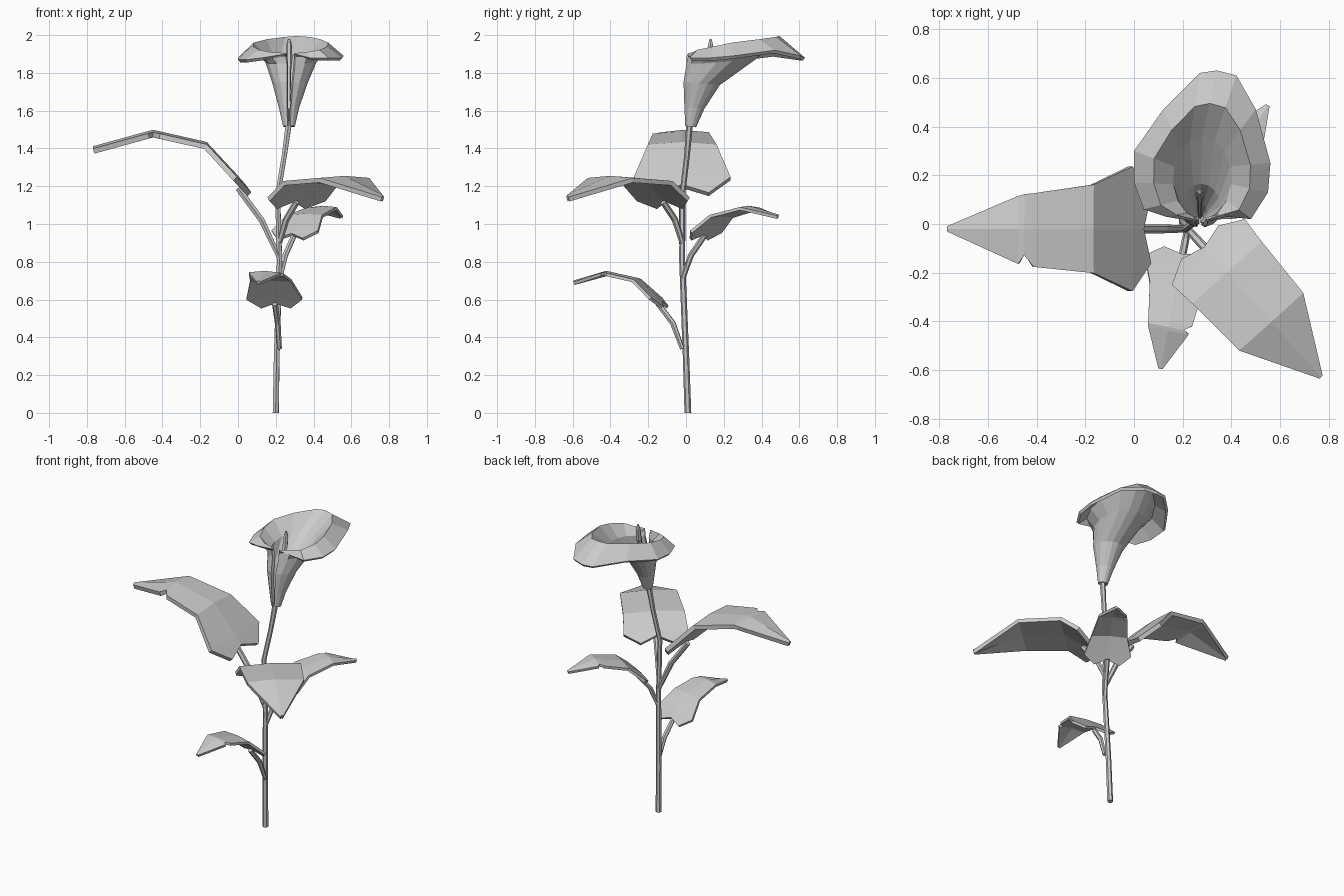
import bpy, math
from mathutils import Vector

if "Cube" in bpy.data.objects:
    bpy.data.objects.remove(bpy.data.objects["Cube"])

grey = bpy.data.materials.new("plain grey")
grey.use_nodes = True
grey.diffuse_color = (0.6, 0.6, 0.6, 1)
grey.node_tree.nodes["Principled BSDF"].inputs["Base Color"].default_value = grey.diffuse_color


def link(name, data):
    ob = bpy.data.objects.new(name, data)
    data.materials.append(grey)
    bpy.context.collection.objects.link(ob)
    return ob


def sheet(name, rows, thickness, offset):
    """Thick sheet through equally long rows of points."""
    n = len(rows[0])
    verts = [p for row in rows for p in row]
    faces = [(r * n + i, r * n + i + 1, r * n + n + i + 1, r * n + n + i)
             for r in range(len(rows) - 1) for i in range(n - 1)]
    mesh = bpy.data.meshes.new(name)
    mesh.from_pydata(verts, [], faces)
    ob = link(name, mesh)
    mod = ob.modifiers.new("thickness", "SOLIDIFY")
    mod.thickness, mod.offset = thickness, offset
    return ob


def tube(name, points, radii):
    """Faceted tube with a radius at each point."""
    curve = bpy.data.curves.new(name, "CURVE")
    curve.dimensions = "3D"
    curve.bevel_depth = 1
    curve.bevel_resolution = 1
    curve.use_fill_caps = True
    spline = curve.splines.new("POLY")
    spline.points.add(len(points) - 1)
    for sp, p, r in zip(spline.points, points, radii):
        sp.co = (*p, 1)
        sp.radius = r
    spline.use_smooth = False
    return link(name, curve)


# Stem
tube("stem",
     [(.2, .01, 0), (.205, 0, .3), (.22, -.02, .8), (.21, -.02, 1.15), (.245, .005, 1.36), (.27, .02, 1.54)],
     [.018, .017, .016, .015, .015, .018])


# Leaves: spine holds (distance from stem, height) at base, two folds and tip
def leaf(name, azimuth, root, spine, widths, size, torn=True):
    a = math.radians(azimuth)
    out = Vector((math.cos(a), math.sin(a), 0))
    side = Vector((-out.y, out.x, 0))
    up = Vector((0, 0, 1))
    start = Vector((.22, -.02, 0))
    base, fold, bend, tip = [start + out * u + up * z for u, z in spine]
    w_base, w_lobe, w_fold, w_bend = widths

    def row(mid, left, right, notch=0):
        drop = up * .012 * size
        return [mid - side * right - drop, mid + out * notch + up * notch,
                mid + side * left - drop]

    lobe = base.lerp(fold, .33)
    rows = [row(base, w_base, w_base, .03 * size),
            row(lobe, w_lobe, w_lobe),
            row(fold, w_fold, w_fold)]
    if torn:
        rows.append(row(fold.lerp(bend, .88), w_bend * 1.1, w_bend * 1.03))
        rows.append(row(bend, w_bend * .75, w_bend))
        rows.append(row(bend.lerp(tip, .06), w_bend, w_bend * .94))
    else:
        rows.append(row(bend, w_bend, w_bend))
    rows.append(row(tip, .006, .006))
    sheet(name, rows, .028 * size, -1)

    # Stalk arching from stem to leaf
    foot = start + up * root
    end = base + out * .05 * size + up * (.03 * size)
    middle = foot.lerp(end, .5) - out * .015 + up * .015
    r = .012 + .006 * size
    tube(name + "_stalk", [foot, middle, end], [r * .8, r, r])


leaf("right_leaf", 180, .82, [(.17, 1.16), (.4, 1.41), (.67, 1.47), (.98, 1.385)],
     (.14, .255, .18, .14), 1)
leaf("front_left_leaf", -48, .9, [(.09, 1.09), (.25, 1.215), (.51, 1.23), (.81, 1.13)],
     (.1, .2, .19, .175), .9, False)
leaf("back_left_leaf", 57, .7, [(.11, .92), (.25, 1.04), (.42, 1.08), (.6, 1.035)],
     (.08, .145, .11, .085), .6)
leaf("front_leaf", -101, .34, [(.1, .56), (.25, .7), (.41, .735), (.58, .685)],
     (.08, .15, .11, .085), .6)

# Flower: open trumpet with a front slit, flaring to a drooping rim
rim = [(.3, .01, 1.9), (.38, .03, 1.88), (.48, .02, 1.88), (.55, .13, 1.88), (.56, .25, 1.89),
       (.5, .47, 1.92), (.42, .61, 1.89), (.34, .63, 1.88), (.27, .62, 1.88), (.12, .47, 1.9),
       (0, .3, 1.88), (0, .17, 1.87), (.04, .06, 1.87), (.13, .03, 1.88), (.25, .01, 1.9)]
rim = [Vector(p) for p in rim]
count = len(rim)


def ring(x, y, z, rx, ry, rise=0):
    pts = []
    for i in range(count):
        a = .12 + (math.tau - .24) * i / (count - 1)
        pts.append(Vector((x + rx * math.sin(a), y - ry * math.cos(a), z - rise * math.cos(a))))
    return pts


throat = ring(.28, .19, 1.87, .12, .17, .02)
crest = []
for i in range(count):
    p = throat[i].lerp(rim[i], .5)
    back = .5 - .5 * math.cos(math.tau * i / (count - 1))
    p.z = 1.905 + .09 * back
    crest.append(p)
trumpet = [ring(.27, .025, 1.52, .012, .01), ring(.27, .045, 1.62, .035, .035),
           ring(.275, .085, 1.75, .075, .08), throat, crest, rim]
sheet("flower_trumpet", trumpet, .02, 1)

# Spadix inside the trumpet
tube("spadix", [(.27, .03, 1.55), (.27, .09, 1.8), (.27, .12, 1.88), (.27, .13, 1.95), (.27, .13, 1.98)],
     [.008, .01, .018, .015, .006])
